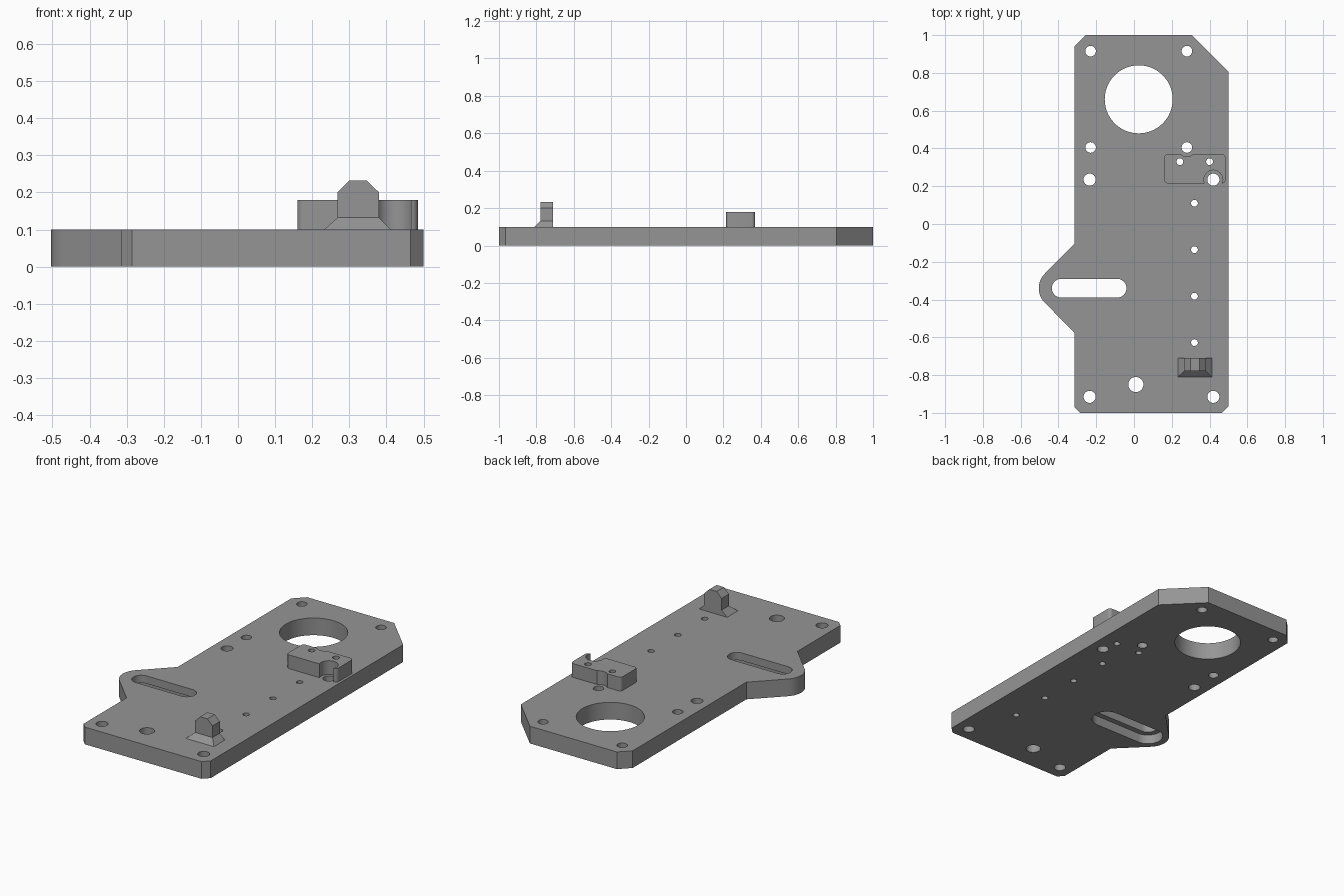
import bpy, bmesh
from math import cos, sin, pi, radians

if "Cube" in bpy.data.objects:
    bpy.data.objects.remove(bpy.data.objects["Cube"])

grey = bpy.data.materials.new("machined grey")
grey.diffuse_color = (0.3, 0.3, 0.3, 1)
grey.use_nodes = True
grey.node_tree.nodes["Principled BSDF"].inputs["Base Color"].default_value = grey.diffuse_color


def arc(cx, cy, r, a0, a1, n):
    """Points along an arc, angles in degrees."""
    return [(cx + r * cos(radians(a0 + (a1 - a0) * i / n)),
             cy + r * sin(radians(a0 + (a1 - a0) * i / n))) for i in range(n + 1)]


def circle(x, y, r, n=32):
    return arc(x, y, r, 0, 360, n)[:-1]


def slot(x0, x1, y, r):
    return arc(x0, y, r, 90, 270, 20) + arc(x1, y, r, -90, 90, 20)


def rounded_box(x0, x1, y0, y1, r):
    return (arc(x0 + r, y0 + r, r, 180, 270, 6) + arc(x1 - r, y0 + r, r, 270, 360, 6)
            + arc(x1 - r, y1 - r, r, 0, 90, 6) + arc(x0 + r, y1 - r, r, 90, 180, 6))


def finish(name, bm):
    bmesh.ops.recalc_face_normals(bm, faces=bm.faces)
    mesh = bpy.data.meshes.new(name)
    bm.to_mesh(mesh)
    bm.free()
    mesh.materials.append(grey)
    ob = bpy.data.objects.new(name, mesh)
    bpy.context.collection.objects.link(ob)
    return ob


def prisms(name, outlines, z0, z1):
    """Extrude one or more flat outlines from z0 to z1."""
    bm = bmesh.new()
    for pts in outlines:
        low = [bm.verts.new((x, y, z0)) for x, y in pts]
        high = [bm.verts.new((x, y, z1)) for x, y in pts]
        bm.faces.new(low[::-1])
        bm.faces.new(high)
        for i in range(len(pts)):
            j = (i + 1) % len(pts)
            bm.faces.new((low[i], low[j], high[j], high[i]))
    return finish(name, bm)


def cut(ob, outlines, z0, z1):
    """Subtract prisms and keep the result as plain mesh."""
    cutter = prisms("cutter", outlines, z0, z1)
    cutter.hide_render = True
    mod = ob.modifiers.new("cut", 'BOOLEAN')
    mod.operation, mod.solver, mod.object = 'DIFFERENCE', 'EXACT', cutter
    dg = bpy.context.evaluated_depsgraph_get()
    ob.data = bpy.data.meshes.new_from_object(ob.evaluated_get(dg))
    ob.modifiers.clear()
    bpy.data.objects.remove(cutter)


def smooth(ob):
    bpy.ops.object.select_all(action='DESELECT')
    ob.select_set(True)
    bpy.context.view_layer.objects.active = ob
    bpy.ops.object.shade_smooth_by_angle(angle=radians(30))


# Base plate with chamfered corners and a rounded side ear
outline = [(-.315, .94), (-.315, -.105)]
outline += arc(-.395, -.34, .109, 135, 225, 16)
outline += [(-.315, -.575), (-.315, -.97), (-.285, -1), (.465, -1), (.5, -.965),
            (.5, .805), (.305, 1), (-.255, 1)]
plate = prisms("base_plate", [outline], 0, .1)

# Through holes: large bore, mounting holes, pin row, ear slot
holes = [circle(.025, .66, .18, 64), circle(.01, -.85, .04)]
holes += [circle(x, y, .028) for x in (-.23, .28) for y in (.405, .915)]
holes += [circle(x, y, .032) for x in (-.235, .42) for y in (-.915, .235)]
holes += [circle(.32, .11 - .246 * i, .018, 24) for i in range(4)]
clamp_holes = [circle(x, .33, .018, 24) for x in (.243, .4)]
holes += clamp_holes + [slot(-.385, -.09, -.34, .05)]
cut(plate, holes, -.1, .2)

# Wider recess under the ear slot
cut(plate, [slot(-.385, -.09, -.34, .082)], -.1, .055)
smooth(plate)

# Clamp block with screw clearance notches
block = prisms("clamp_block", [rounded_box(.16, .485, .215, .37, .02)], .1, .18)
cut(block, clamp_holes + [circle(.42, .235, .05), circle(.28, .405, .048)], .05, .25)
smooth(block)

# Stop post: chamfered top profile extruded along y
bm = bmesh.new()
profile = [(.268, .1), (.38, .1), (.38, .2), (.347, .232), (.3, .232), (.268, .2)]
front = [bm.verts.new((x, -.777, z)) for x, z in profile]
back = [bm.verts.new((x, -.71, z)) for x, z in profile]
bm.faces.new(front)
bm.faces.new(back[::-1])
for i in range(6):
    j = (i + 1) % 6
    bm.faces.new((front[i], front[j], back[j], back[i]))
finish("stop_post", bm)

# Flared foot of the stop post
bm = bmesh.new()
low = [bm.verts.new((x, y, .1)) for x, y in
       ((.232, -.81), (.412, -.81), (.412, -.71), (.232, -.71))]
high = [bm.verts.new((x, y, .132)) for x, y in
        ((.268, -.777), (.38, -.777), (.38, -.71), (.268, -.71))]
bm.faces.new(low)
bm.faces.new(high)
for i in range(4):
    j = (i + 1) % 4
    bm.faces.new((low[i], low[j], high[j], high[i]))
finish("stop_foot", bm)
